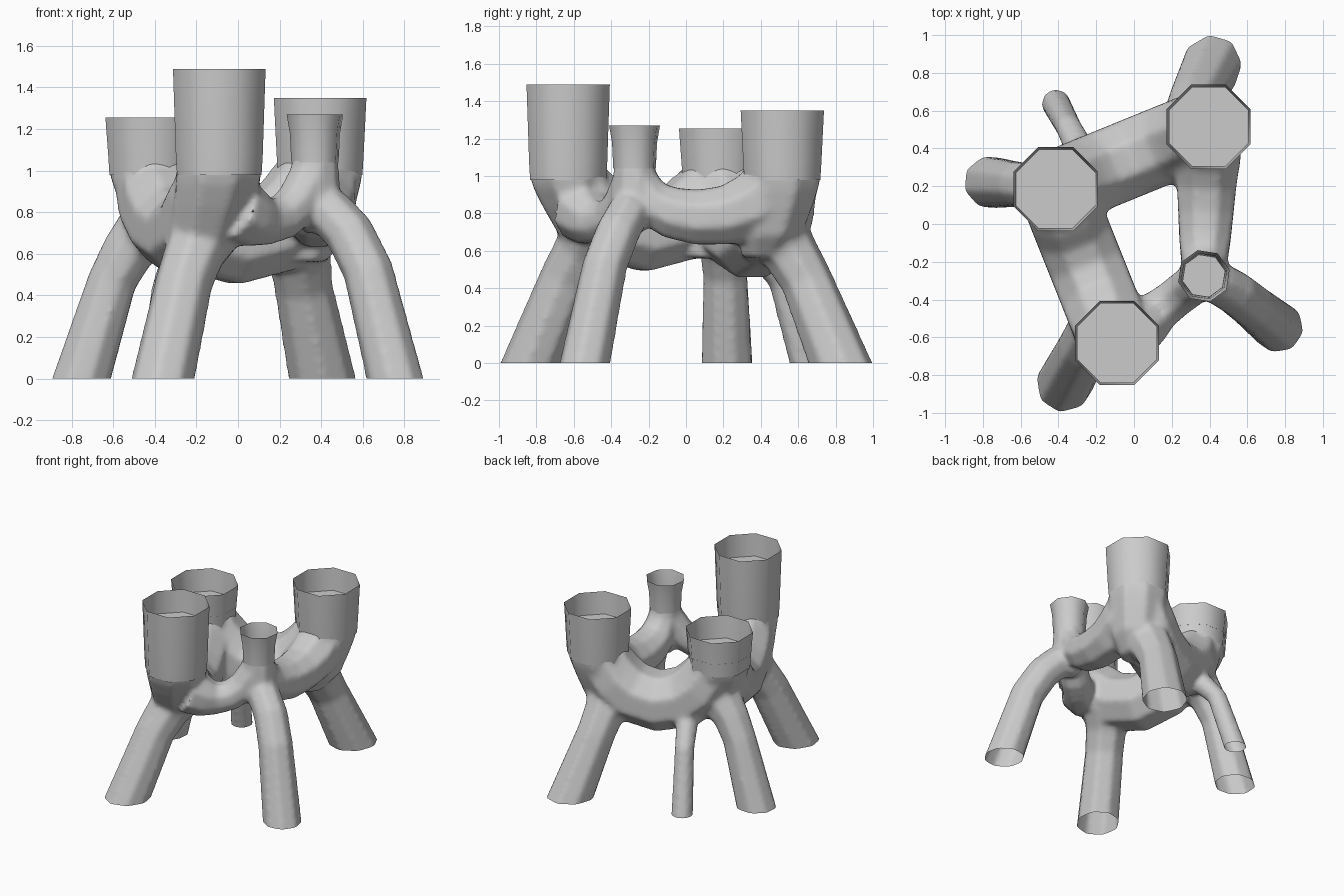
import bpy, bmesh, math
from mathutils import Vector

cube = bpy.data.objects.get("Cube")
if cube:
    bpy.data.objects.remove(cube)

SIDES = 8
BELOW = -0.1   # legs run on below the ground and are trimmed there
clay = bpy.data.materials.new("grey_clay")
clay.use_nodes = True
grey = (0.6, 0.6, 0.6, 1)
clay.diffuse_color = grey
clay.node_tree.nodes["Principled BSDF"].inputs["Base Color"].default_value = grey


def finish(name, bm):
    """Turn a bmesh into a smooth-shaded object."""
    bmesh.ops.recalc_face_normals(bm, faces=bm.faces)
    mesh = bpy.data.meshes.new(name)
    bm.to_mesh(mesh)
    bm.free()
    mesh.materials.append(clay)
    obj = bpy.data.objects.new(name, mesh)
    bpy.context.collection.objects.link(obj)
    bpy.ops.object.select_all(action="DESELECT")
    obj.select_set(True)
    bpy.context.view_layer.objects.active = obj
    bpy.ops.object.shade_smooth_by_angle(angle=math.radians(50))
    return obj


def skin(bm, rings, capped):
    """Join successive rings of vertices with quads."""
    for a, b in zip(rings, rings[1:]):
        for i in range(SIDES):
            j = (i + 1) % SIDES
            bm.faces.new((a[i], a[j], b[j], b[i]))
    if capped:
        bm.faces.new(rings[0])
        bm.faces.new(rings[-1])


def level_ring(bm, centre, z, r, turn):
    """Horizontal octagon of vertices."""
    angles = [math.tau * (i + turn) / SIDES for i in range(SIDES)]
    return [bm.verts.new((centre[0] + r * math.cos(a), centre[1] + r * math.sin(a), z))
            for a in angles]


def tube(bm, points, radii, leg=False):
    """Solid octagonal tube along a path lying in a vertical plane."""
    pts = [Vector(p) for p in points]
    run = pts[-1] - pts[0]
    side = Vector((-run.y, run.x, 0)).normalized()
    rings = []
    for k, (p, r) in enumerate(zip(pts, radii)):
        tangent = (pts[min(k + 1, len(pts) - 1)] - pts[max(k - 1, 0)]).normalized()
        up = tangent.cross(side).normalized()
        ring = []
        for i in range(SIDES):
            a = math.tau * (i + 0.5) / SIDES
            co = p + r * (math.cos(a) * side + math.sin(a) * up)
            if leg and k == 0:
                co -= tangent * ((co.z - BELOW) / tangent.z)
            ring.append(bm.verts.new(co))
        rings.append(ring)
    skin(bm, rings, True)


def bridge(bm, start, end, steps):
    """Sagging tube between two cups; steps are (fraction, height, radius)."""
    a, b = Vector((*start, 0)), Vector((*end, 0))
    points = [a.lerp(b, t) + Vector((0, 0, z)) for t, z, r in steps]
    tube(bm, points, [r for t, z, r in steps])


def core(bm, centre, lean, profile, turn):
    """Solid cup base leaning inwards; profile is (height, radius, drift)."""
    rings = [level_ring(bm, (centre[0] + lean[0] * d, centre[1] + lean[1] * d), z, r, turn)
             for z, r, d in profile]
    skin(bm, rings, True)


def cup(name, centre, profile, floor_z, floor_r, turn=0.5):
    """Open octagonal cup wall with a recessed floor."""
    bm = bmesh.new()
    skin(bm, [level_ring(bm, centre, z, r, turn) for z, r in profile], False)
    finish(name, bm)
    bm = bmesh.new()
    bm.faces.new(level_ring(bm, centre, floor_z, floor_r, turn))
    finish(name + "_floor", bm)


# Cups
front, left, back, small = (-.09, -.63), (-.415, .185), (.395, .515), (.37, -.275)
for name, centre, top in (("front_cup", front, 1.49), ("side_cup", left, 1.255),
                          ("back_cup", back, 1.35)):
    cup(name, centre, [(top, .241), (1.07, .226), (.98, .22)], top - .17, .228)
cup("small_cup", small, [(1.27, .14), (1.18, .124), (1.04, .117)], 1.12, .116, .3)

# Solid bases under the cups
body = bmesh.new()
base = [(1.05, .212, 0), (1.0, .221, 0), (.93, .215, .015), (.83, .202, .05),
        (.68, .18, .11), (.56, .11, .19)]
for centre, lean in ((front, (-.65, 1.1)), (left, (.92, -.4)), (back, (-.4, -.6))):
    core(body, centre, lean, base, .5)
core(body, small, (0, 0), [(1.1, .106, 0), (1.05, .117, 0), (.97, .122, 0), (.86, .13, 0),
                           (.76, .1, 0), (.7, .05, 0)], .3)


# Wide bridges, symmetrical about their middle
def wide_steps(low, r):
    half = [(.03, .98, r - .025), (.06, .92, r - .015), (.14, low + .15, r), (.28, low + .05, r)]
    return half + [(.5, low, r)] + [(1 - t, z, w) for t, z, w in reversed(half)]


bridge(body, front, left, wide_steps(.69, .215))
bridge(body, left, back, wide_steps(.66, .222))

# Narrower bridges reaching the small cup
bridge(body, back, small,
       [(.03, .98, .18), (.08, .92, .19), (.2, .84, .188), (.38, .79, .17), (.58, .78, .158),
        (.75, .805, .147), (.89, .86, .132), (.96, .95, .115), (1, 1.04, .1)])
bridge(body, small, front,
       [(0, 1.04, .1), (.06, .95, .112), (.18, .84, .115), (.34, .775, .112),
        (.5, .755, .118), (.66, .77, .15), (.85, .82, .17)])

# Legs, from the ground upwards: front, side, thin, back, small cup
legs = [
    ([(-.36, -.83, 0), (-.26, -.64, .46), (-.21, -.56, .6), (-.13, -.48, .74)],
     (.158, .143, .152, .18)),
    ([(-.752, .22, 0), (-.605, .21, .47), (-.53, .2, .61), (-.42, .19, .74)],
     (.148, .124, .133, .16)),
    ([(-.41, .632, 0), (-.345, .51, .44), (-.3, .42, .56), (-.22, .31, .65)],
     (.082, .072, .08, .1)),
    ([(.405, .825, 0), (.315, .645, .44), (.3, .57, .57), (.3, .47, .72)],
     (.168, .143, .152, .18)),
    ([(.755, -.54, 0), (.625, -.435, .52), (.535, -.365, .7), (.44, -.31, .8),
      (.34, -.26, .86)], (.142, .125, .123, .12, .11)),
]
for points, radii in legs:
    tube(body, points, radii, leg=True)

# Melt bases, bridges and legs into one skin with soft joins
rough = finish("rough_body", body)
melt = rough.modifiers.new("melt", "REMESH")
melt.mode = "VOXEL"
melt.voxel_size = 0.018
soften = rough.modifiers.new("soften", "SMOOTH")
soften.factor = 0.5
soften.iterations = 8
bpy.context.view_layer.update()
melted = rough.evaluated_get(bpy.context.evaluated_depsgraph_get())
bm = bmesh.new()
bm.from_mesh(melted.to_mesh())
melted.to_mesh_clear()
bpy.data.objects.remove(rough)

# Trim the legs level with the ground, leaving open feet
bmesh.ops.bisect_plane(bm, geom=bm.verts[:] + bm.edges[:] + bm.faces[:],
                       plane_co=(0, 0, 0), plane_no=(0, 0, 1), clear_inner=True)
finish("legs_and_bridges", bm)
